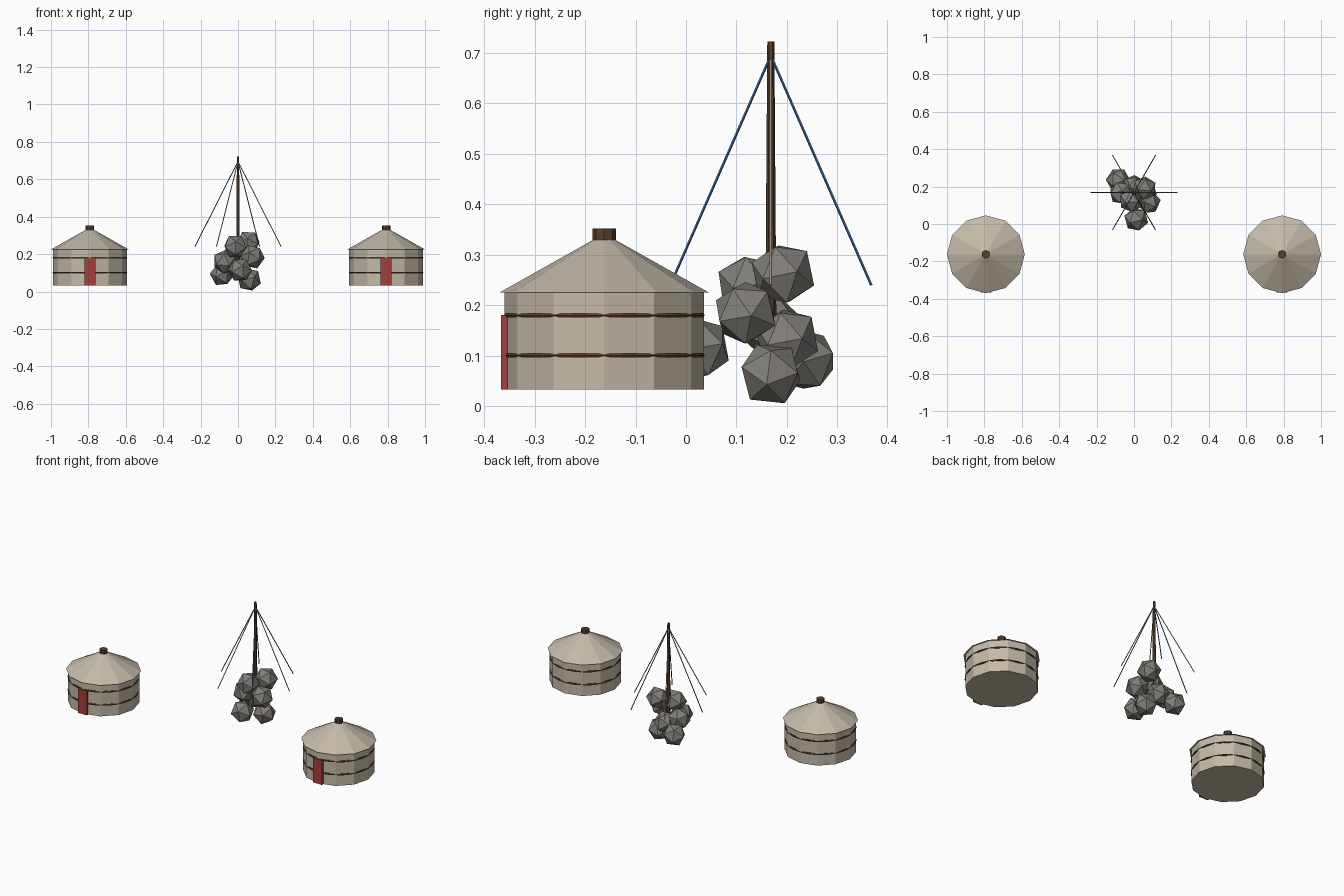
import bpy, math, random
from mathutils import Vector

random.seed(4)
if "Cube" in bpy.data.objects:
    bpy.data.objects.remove(bpy.data.objects["Cube"])


def material(name, rgb):
    m = bpy.data.materials.new(name)
    m.use_nodes = True
    color = (*rgb, 1)
    m.diffuse_color = color
    m.node_tree.nodes["Principled BSDF"].inputs["Base Color"].default_value = color
    return m


felt = material("cream felt", (0.55, 0.49, 0.39))
wood = material("dark wood", (0.10, 0.05, 0.022))
red = material("red paint", (0.36, 0.05, 0.045))
stone = material("grey stone", (0.22, 0.21, 0.19))
blue = material("blue rope", (0.05, 0.16, 0.36))
pale = material("pale rope", (0.55, 0.49, 0.39))


def finish(name, mat):
    ob = bpy.context.object
    ob.name = name
    ob.data.materials.append(mat)
    return ob


def cone(name, mat, sides, r1, r2, x, y, z0, z1):
    bpy.ops.mesh.primitive_cone_add(vertices=sides, radius1=r1, radius2=r2,
                                    depth=z1 - z0, location=(x, y, (z0 + z1) / 2))
    return finish(name, mat)


def rod(name, mat, a, b, radius, sides=5):
    a, b = Vector(a), Vector(b)
    d = b - a
    bpy.ops.mesh.primitive_cylinder_add(vertices=sides, radius=radius, depth=d.length,
                                        location=(a + b) / 2,
                                        rotation=d.to_track_quat('Z', 'Y').to_euler())
    return finish(name, mat)


# Round felt tents
TENT_Y = -0.162
for side, x in (("left", 0.792), ("right", -0.792)):
    cone(side + "_tent_wall", felt, 12, 0.198, 0.198, x, TENT_Y, 0.033, 0.226)
    cone(side + "_tent_roof", felt, 12, 0.208, 0, x, TENT_Y, 0.225, 0.342)
    cone(side + "_roof_crown", wood, 8, 0.023, 0.023, x, TENT_Y, 0.328, 0.352)
    for level, z in (("lower", 0.101), ("upper", 0.18)):
        bpy.ops.mesh.primitive_torus_add(major_segments=24, minor_segments=6,
                                         major_radius=0.194, minor_radius=0.005,
                                         location=(x, TENT_Y, z))
        finish(f"{side}_{level}_band", wood)
    bpy.ops.mesh.primitive_cube_add(size=1, location=(x, TENT_Y - 0.198, 0.107))
    door = finish(side + "_tent_door", red)
    door.scale = (0.06, 0.012, 0.148)

# Stone cairn
CAIRN_Y = 0.168
rocks = [(0.06, 0.168, 0.064), (-0.085, 0.235, 0.092), (0.0, 0.2, 0.133),
         (0.078, 0.118, 0.185), (0.055, 0.192, 0.262), (-0.015, 0.125, 0.24),
         (0.012, 0.025, 0.115), (-0.07, 0.165, 0.16)]
for i, place in enumerate(rocks):
    turn = [random.uniform(0, math.pi) for _ in range(3)]
    bpy.ops.mesh.primitive_ico_sphere_add(subdivisions=1, radius=0.066,
                                          location=place, rotation=turn)
    finish(f"cairn_stone_{i + 1}", stone)

# Pole with ropes spreading from its top
cone("pole", wood, 6, 0.011, 0.007, 0, CAIRN_Y, 0.17, 0.723)
for i in range(6):
    a = i * math.pi / 3
    end = (0.23 * math.cos(a), CAIRN_Y + 0.23 * math.sin(a), 0.24)
    rod(f"rope_{i + 1}", blue if i % 2 else pale, (0, CAIRN_Y, 0.695), end, 0.0027)
